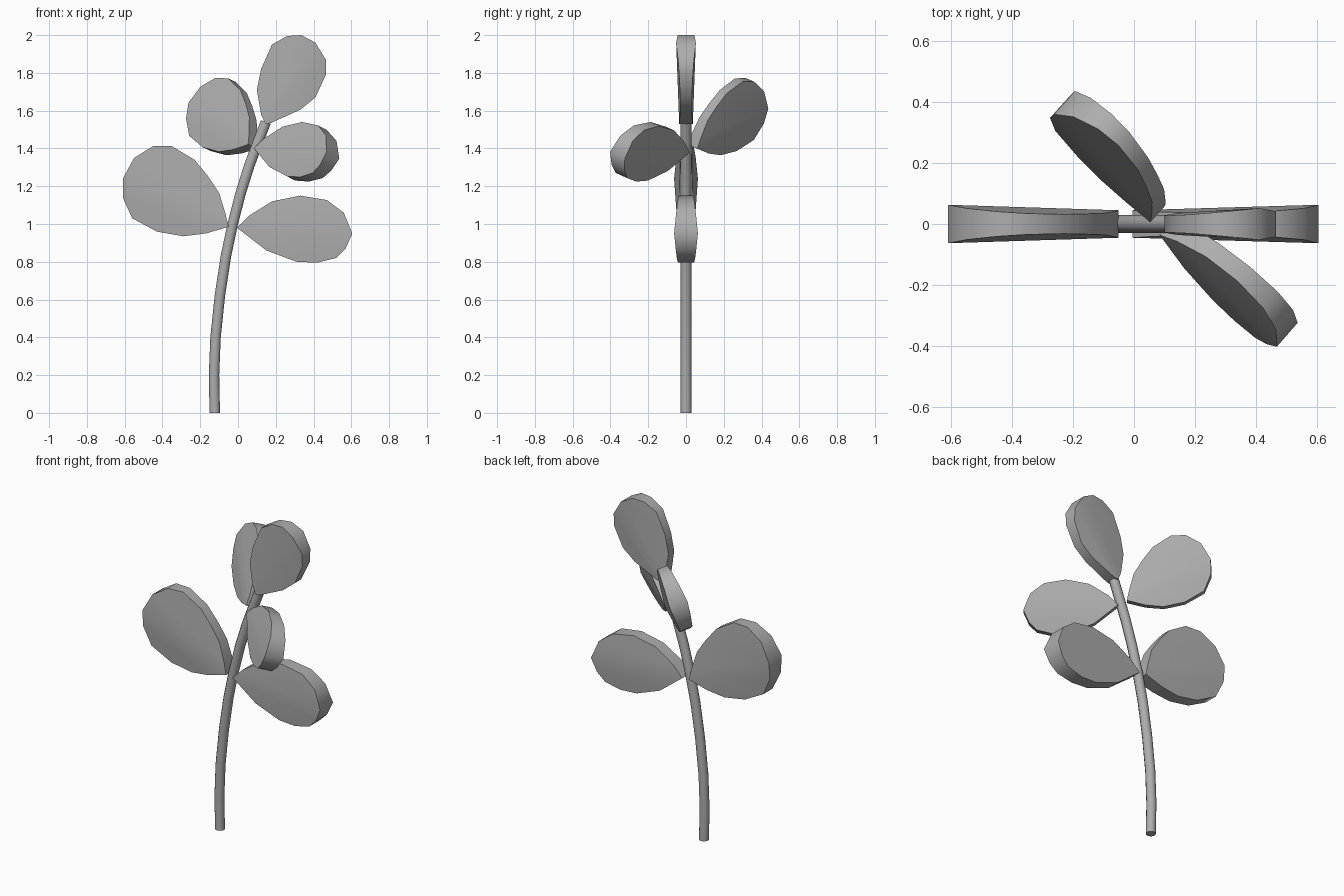
import bpy, bmesh
from math import radians
from mathutils import Vector, Matrix

if "Cube" in bpy.data.objects:
    bpy.data.objects.remove(bpy.data.objects["Cube"])

# Outlines in the front plane (x, z): start at leaf base, go round; tip index is given per leaf
LEFT = [(-.05, .985), (-.065, 1.05), (-.10, 1.165), (-.16, 1.255), (-.23, 1.34), (-.35, 1.412),
        (-.45, 1.412), (-.55, 1.35), (-.61, 1.24), (-.61, 1.14), (-.56, 1.03), (-.43, .96),
        (-.29, .935), (-.17, .95)]
RIGHT = [(-.005, .98), (.06, 1.045), (.18, 1.12), (.33, 1.15), (.47, 1.127), (.56, 1.06),
         (.605, .95), (.57, .87), (.52, .82), (.42, .795), (.31, .80), (.15, .86)]
TOP = [(.145, 1.53), (.122, 1.58), (.10, 1.71), (.122, 1.82), (.18, 1.95), (.26, 1.995),
       (.335, 2.0), (.41, 1.96), (.465, 1.87), (.465, 1.79), (.41, 1.67), (.33, 1.605), (.175, 1.535)]

grey = bpy.data.materials.new("dark_grey")
grey.diffuse_color = (.42, .42, .42, 1)
grey.use_nodes = True
grey.node_tree.nodes["Principled BSDF"].inputs["Base Color"].default_value = grey.diffuse_color


def finish(name, bm):
    bmesh.ops.recalc_face_normals(bm, faces=bm.faces)
    mesh = bpy.data.meshes.new(name)
    bm.to_mesh(mesh)
    bm.free()
    mesh.materials.append(grey)
    obj = bpy.data.objects.new(name, mesh)
    bpy.context.collection.objects.link(obj)
    bpy.context.view_layer.objects.active = obj
    obj.select_set(True)
    bpy.ops.object.shade_smooth_by_angle(angle=radians(55))
    obj.select_set(False)


def leaf(name, outline, tip, half=(.045, .063), base=None, scale=1, turn=0, roll=0):
    """Thick leaf: rim plus two gently sloped half faces meeting at the midrib."""
    pts = [Vector(p) for p in outline]
    root, axis = pts[0], pts[tip] - pts[0]
    length, d = axis.length, axis.normalized()
    bm = bmesh.new()
    rings = []
    for s in (-1, 1):
        ring = []
        for p in pts:
            r = p - root
            t = r.dot(d) / length
            off = abs(r.x * d.y - r.y * d.x)
            h = half[0] + (half[1] - half[0]) * t - .09 * off
            ring.append(bm.verts.new((r.x, s * h, r.y)))
        bm.faces.new(ring[:tip + 1])
        bm.faces.new(ring[tip:] + ring[:1])
        rings.append(ring)
    n = len(pts)
    for i in range(n):
        j = (i + 1) % n
        bm.faces.new((rings[0][i], rings[0][j], rings[1][j], rings[1][i]))
    # roll about the midrib (upper edge goes back), then turn about z
    side = 1 if d.x > 0 else -1
    tilt = Matrix.Rotation(radians(-roll), 4, Vector((d.x, 0, d.y)) * side)
    place = Vector(base) if base else Vector((root.x, 0, root.y))
    bm.transform(Matrix.Translation(place) @ Matrix.Rotation(radians(turn), 4, 'Z')
                 @ tilt @ Matrix.Scale(scale, 4))
    finish(name, bm)


# Stem: round tube along a bent path
path = [(-.123, 0), (-.127, .2), (-.119, .4), (-.096, .62), (-.064, .83), (-.028, 1.0),
        (.013, 1.16), (.06, 1.31), (.105, 1.43), (.147, 1.54)]
bm = bmesh.new()
rings = []
for i, (x, z) in enumerate(path):
    a, b = path[max(i - 1, 0)], path[min(i + 1, len(path) - 1)]
    tangent = Vector((b[0] - a[0], 0, b[1] - a[1])) if i else Vector((0, 0, 1))
    m = Matrix.Translation((x, 0, z)) @ Vector((0, 0, 1)).rotation_difference(tangent).to_matrix().to_4x4()
    rings.append(bmesh.ops.create_circle(bm, segments=10, radius=.029, matrix=m)['verts'])
for r, q in zip(rings, rings[1:]):
    for k in range(10):
        bm.faces.new((r[k], r[(k + 1) % 10], q[(k + 1) % 10], q[k]))
bm.faces.new(rings[0])
bm.faces.new(rings[-1])
finish("stem", bm)

# Leaves: lower pair, smaller turned upper pair, top leaf
leaf("lower_left_leaf", LEFT, 8)
leaf("lower_right_leaf", RIGHT, 6)
leaf("upper_back_leaf", LEFT, 8, base=(.078, .033, 1.41), scale=.85, turn=-50, roll=19)
leaf("upper_front_leaf", RIGHT, 6, base=(.108, -.008, 1.39), scale=.87, turn=-42, roll=19)
leaf("top_leaf", TOP, 7, half=(.036, .052))
